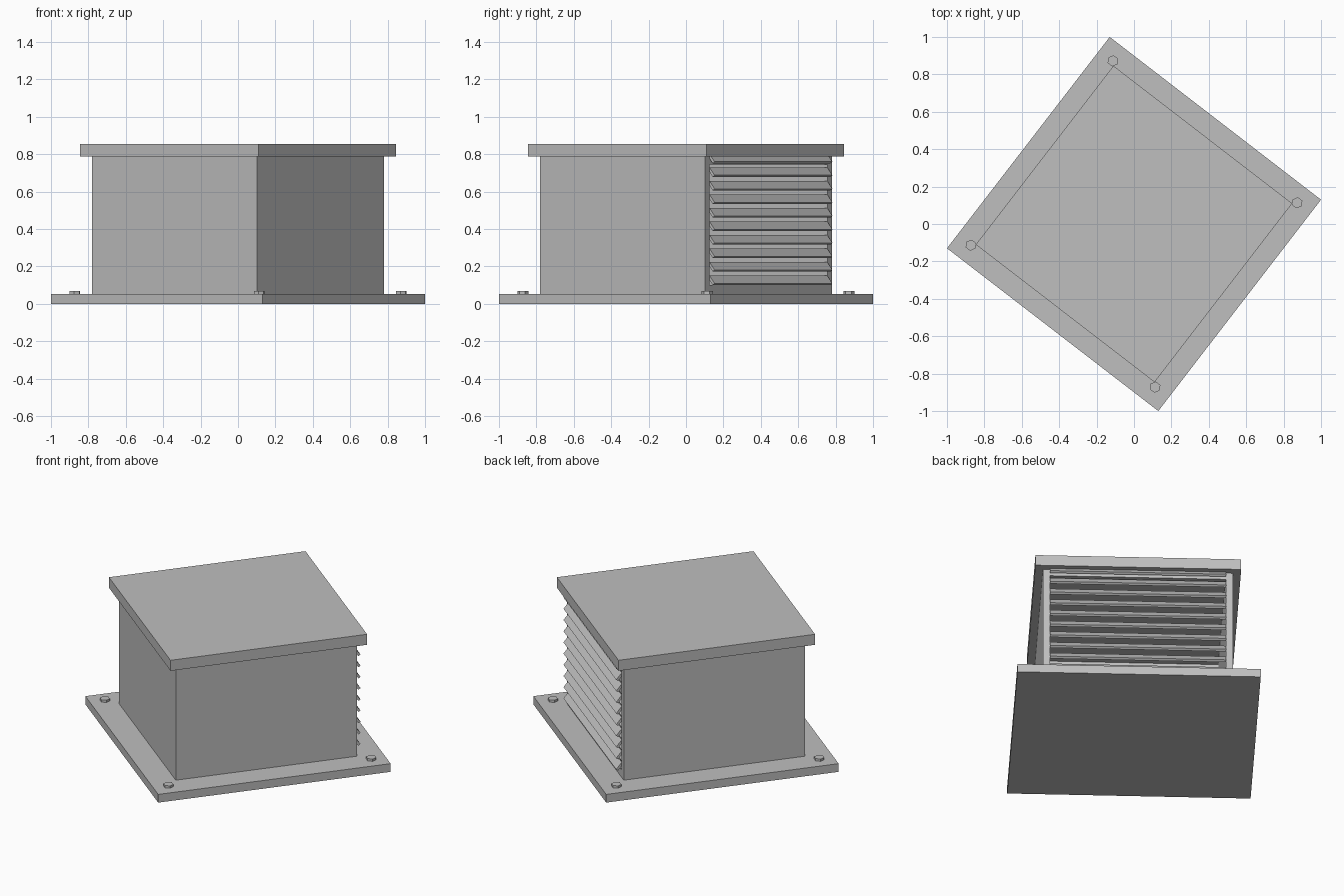
import bpy, bmesh, math
from mathutils import Matrix, Vector

default = bpy.data.objects.get("Cube")
if default:
    bpy.data.objects.remove(default, do_unlink=True)

TURN = Matrix.Rotation(math.radians(-37.6), 4, 'Z')
BASE, BODY, CAP = 0.713, 0.556, 0.603   # half widths
BASE_TOP, BODY_TOP, CAP_TOP = 0.053, 0.787, 0.855
WALL = 0.04

metal = bpy.data.materials.new("grey_metal")
metal.use_nodes = True
colour = (0.52, 0.52, 0.52, 1)
metal.diffuse_color = colour
metal.node_tree.nodes["Principled BSDF"].inputs["Base Color"].default_value = colour


def finish(name, bm):
    """Turn a bmesh into a named object, set at the housing's angle."""
    bmesh.ops.recalc_face_normals(bm, faces=bm.faces)
    bm.transform(TURN)
    mesh = bpy.data.meshes.new(name)
    bm.to_mesh(mesh)
    bm.free()
    mesh.materials.append(metal)
    bpy.context.collection.objects.link(bpy.data.objects.new(name, mesh))


def box(name, low, high):
    low, high = Vector(low), Vector(high)
    bm = bmesh.new()
    place = Matrix.Translation((low + high) / 2) @ Matrix.Diagonal((*(high - low), 1))
    bmesh.ops.create_cube(bm, size=1, matrix=place)
    finish(name, bm)


def slab(name, half, bottom, top):
    box(name, (-half, -half, bottom), (half, half, top))


# Base plate and overhanging cap
slab("base_plate", BASE, 0, BASE_TOP)
slab("cap", CAP, BODY_TOP, CAP_TOP)

# Hollow housing: three plain walls with one open side
inner = BODY - WALL
bm = bmesh.new()
plan = [(BODY, BODY), (BODY, -BODY), (-BODY, -BODY), (-BODY, BODY),
        (-inner, BODY), (-inner, -inner), (inner, -inner), (inner, BODY)]
floor = bm.faces.new([bm.verts.new((x, y, BASE_TOP)) for x, y in plan])
walls = bmesh.ops.extrude_face_region(bm, geom=[floor])
bmesh.ops.translate(bm, vec=(0, 0, BODY_TOP - BASE_TOP),
                    verts=[v for v in walls["geom"] if isinstance(v, bmesh.types.BMVert)])
finish("housing_walls", bm)

# Rails above and below the louvre opening
for name, bottom, top in (("lower_rail", BASE_TOP, 0.1), ("upper_rail", 0.745, BODY_TOP)):
    box(name, (-inner, inner, bottom), (inner, BODY, top))

# Louvre blades sloping down and outwards
blade = [(0, 0), (0.034, -0.042), (0.022, -0.051), (-0.012, -0.009)]
for i in range(10):
    bm = bmesh.new()
    height = 0.802 - 0.0723 * i
    ends = [[bm.verts.new((x, BODY + out, height + up)) for out, up in blade]
            for x in (-inner, inner)]
    for end in ends:
        bm.faces.new(end)
    for a in range(4):
        b = (a + 1) % 4
        bm.faces.new((ends[0][a], ends[0][b], ends[1][b], ends[1][a]))
    finish(f"louvre_blade_{i + 1}", bm)

# Hexagonal bolt heads at the base corners
for sx in (-1, 1):
    for sy in (-1, 1):
        bm = bmesh.new()
        place = Matrix.Translation((sx * 0.622, sy * 0.622, BASE_TOP + 0.007))
        place = place @ Matrix.Rotation(math.pi / 2, 4, 'Z')
        bmesh.ops.create_cone(bm, cap_ends=True, segments=6, radius1=0.03, radius2=0.03,
                              depth=0.016, matrix=place)
        side = ("right" if sx < 0 else "left") + ("_front" if sy < 0 else "_back")
        finish("bolt_" + side, bm)
